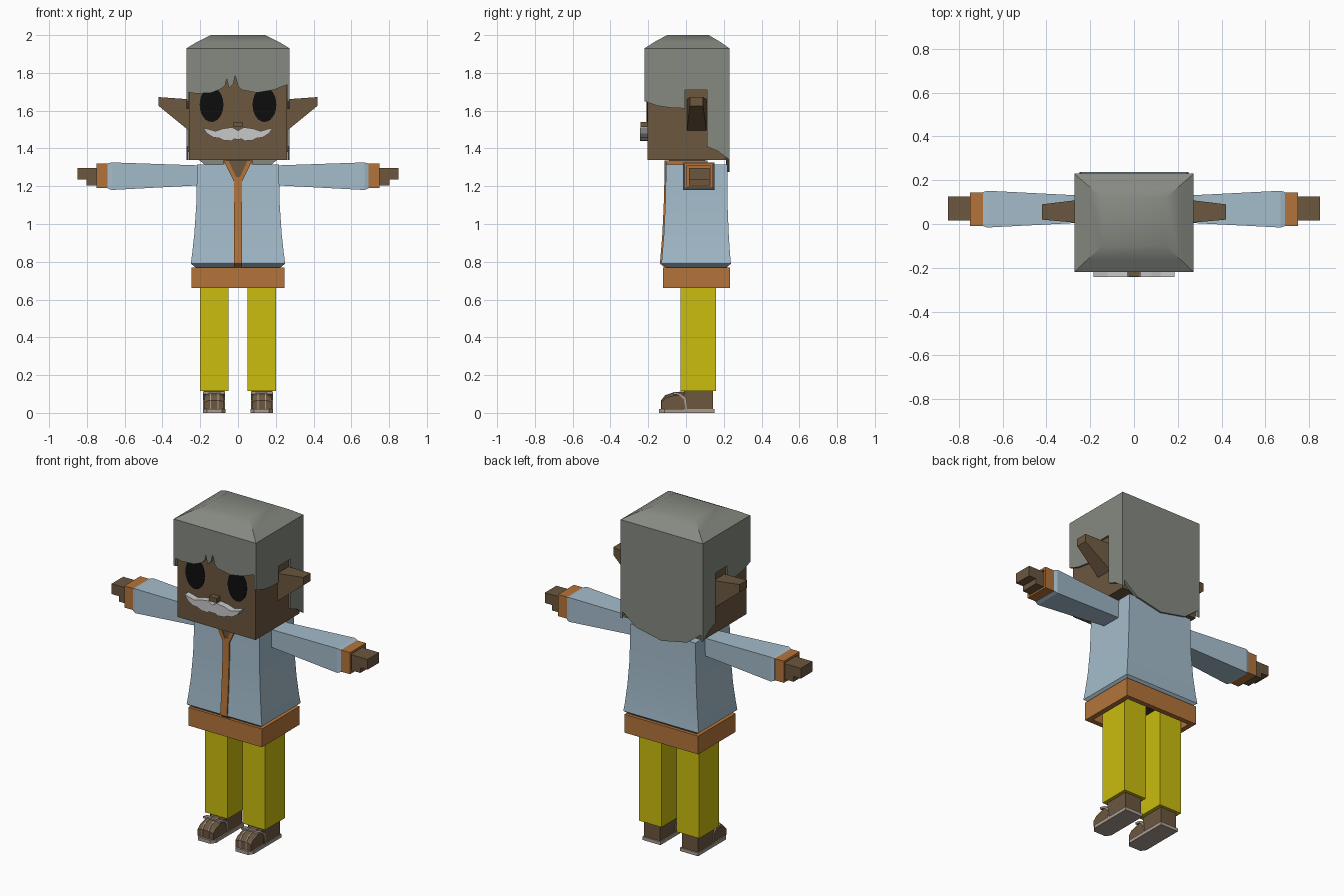
import bpy, bmesh, math

cube = bpy.data.objects.get("Cube")
if cube:
    bpy.data.objects.remove(cube, do_unlink=True)


def material(name, hex_code):
    rgb = [int(hex_code[i:i + 2], 16) / 255 for i in (0, 2, 4)]
    lin = [c / 12.92 if c < 0.04 else ((c + 0.055) / 1.055) ** 2.4 for c in rgb] + [1]
    m = bpy.data.materials.new(name)
    m.use_nodes = True
    m.diffuse_color = lin
    m.node_tree.nodes["Principled BSDF"].inputs["Base Color"].default_value = lin
    return m


SKIN = material("brown skin", "6b573f")
HAIR = material("grey hair", "868a81")
BLUE = material("pale blue cloth", "a4bccb")
ORANGE = material("orange trim", "b4743a")
YELLOW = material("yellow trousers", "cabd0e")
BLACK = material("black eyes", "0d0d0d")
WHITE = material("white moustache", "c8c8c8")
SOLE = material("pale sole", "aa9c92")
DARK = material("dark inside", "40352a")


def loft(name, rings, mat, smooth=False, caps=True):
    """Skin a list of equal-length point rings."""
    bm = bmesh.new()
    vs = [[bm.verts.new(p) for p in ring] for ring in rings]
    n = len(vs[0])
    for a, b in zip(vs, vs[1:]):
        for i in range(n):
            j = (i + 1) % n
            bm.faces.new((a[i], a[j], b[j], b[i]))
    if caps:
        bm.faces.new(vs[0])
        bm.faces.new(vs[-1])
    bmesh.ops.recalc_face_normals(bm, faces=bm.faces)
    mesh = bpy.data.meshes.new(name)
    bm.to_mesh(mesh)
    bm.free()
    mesh.materials.append(mat)
    ob = bpy.data.objects.new(name, mesh)
    bpy.context.collection.objects.link(ob)
    if smooth:
        bpy.ops.object.select_all(action='DESELECT')
        ob.select_set(True)
        bpy.context.view_layer.objects.active = ob
        bpy.ops.object.shade_smooth_by_angle(angle=math.radians(35))
    return ob


def prism(name, poly, axis, a, b, mat):
    """Extrude a 2D outline along an axis from a to b."""
    place = {'x': lambda p, t: (t, p[0], p[1]),
             'y': lambda p, t: (p[0], t, p[1]),
             'z': lambda p, t: (p[0], p[1], t)}[axis]
    return loft(name, [[place(p, t) for p in poly] for t in (a, b)], mat)


def rect(x0, x1, y0, y1):
    return [(x0, y0), (x1, y0), (x1, y1), (x0, y1)]


def box(name, x, y, z, mat):
    return prism(name, rect(*x, *y), 'z', *z, mat)


def level(z, hx, y0, y1):
    return [(x, y, z) for x, y in rect(-hx, hx, y0, y1)]


def both_ways(half):
    """Mirror half an outline (listed from centre to centre) across x."""
    return half + [(-x, z) for x, z in reversed(half) if x > 0]


# Head and neck
box("head", (-.26, .26), (-.205, .212), (1.34, 1.92), SKIN)
box("neck", (-.06, .06), (-.09, .1), (1.28, 1.345), SKIN)

# Hair: crown, fringe, back and side panels
loft("hair_crown", [level(1.93, .273, -.22, .23), level(1.965, .215, -.165, .18),
                    level(2, .145, -.1, .12)], HAIR, smooth=True)
fringe = [(-.273, 1.93), (-.273, 1.7), (-.22, 1.69), (-.14, 1.695), (-.09, 1.715),
          (-.068, 1.735), (-.06, 1.77), (-.048, 1.72), (-.025, 1.74), (-.015, 1.785),
          (.002, 1.725), (.02, 1.71), (.1, 1.695), (.19, 1.71), (.24, 1.73),
          (.273, 1.74), (.273, 1.93)]
prism("hair_fringe", fringe, 'y', -.22, -.207, HAIR)
prism("hair_back", both_ways([(0, 1.93), (.273, 1.93), (.273, 1.39), (.17, 1.31), (0, 1.275)]),
      'y', .213, .23, HAIR)
side = [(-.22, 1.93), (-.22, 1.65), (-.15, 1.625), (-.08, 1.615), (-.005, 1.612),
        (-.005, 1.71), (.11, 1.71), (.11, 1.41), (.17, 1.385), (.23, 1.34), (.23, 1.93)]

# Face
box("nose", (-.025, .025), (-.24, -.2), (1.513, 1.54), SKIN)
moustache = [(0, 1.495), (.03, 1.512), (.08, 1.505), (.12, 1.492), (.185, 1.51), (.165, 1.48),
             (.13, 1.458), (.1, 1.455), (.075, 1.443), (.035, 1.44), (.02, 1.45), (0, 1.447)]
prism("moustache", both_ways(moustache), 'y', -.243, -.204, WHITE)

# Jacket
jacket = [(.77, .225, -.105, .215), (.79, .25, -.13, .238), (.84, .243, -.126, .233),
          (.95, .231, -.117, .226), (1.1, .221, -.11, .22), (1.315, .216, -.105, .22)]
loft("jacket", [level(*s) for s in jacket], BLUE, smooth=True)
strip = [(z, .022, y0 - .008, y0 + .01) for z, _, y0, _ in jacket[:-1]]
loft("jacket_strip", [level(*s) for s in strip + [(1.25, .022, -.114, -.09)]], ORANGE)
prism("neck_opening", [(0, 1.23), (.055, 1.335), (-.055, 1.335)], 'y', -.109, -.08, SKIN)
for x0, x1 in ((-.08, -.055), (.055, .08)):
    box("collar_side", (x0, x1), (-.105, .11), (1.31, 1.335), ORANGE)
box("collar_back", (-.08, .08), (.095, .115), (1.31, 1.335), ORANGE)

# Hem band, open underneath
outer, inner = rect(-.245, .245, -.122, .234), rect(-.215, .215, -.092, .204)
loft("hem_band", [[(x, y, z) for x, y in ring] for ring, z in
                  ((outer, .77), (outer, .66), (inner, .66), (inner, .73))], ORANGE)
box("hem_lining", (-.214, .214), (-.091, .203), (.726, .74), DARK)

# Paired parts
for s, tag in ((1, "left"), (-1, "right")):
    def span(a, b):
        return tuple(sorted((s * a, s * b)))

    def arm_ring(x, y0, y1, z0, z1):
        return [(s * x, y, z) for y, z in rect(y0, y1, z0, z1)]

    prism(tag + "_hair_side", side, 'x', s * .261, s * .273, HAIR)
    eye = [(s * .14 + .063 * math.cos(t * math.pi / 12),
            1.632 + .092 * math.sin(t * math.pi / 12)) for t in range(24)]
    prism(tag + "_eye", eye, 'y', -.209, -.203, BLACK)
    loft(tag + "_ear", [arm_ring(.255, .005, .11, 1.49, 1.66),
                        arm_ring(.42, .02, .09, 1.625, 1.672)], SKIN)
    prism(tag + "_lapel", [(0, 1.225), (s * .022, 1.225), (s * .075, 1.335), (s * .05, 1.335)],
          'y', -.115, -.095, ORANGE)

    # Arm
    loft(tag + "_sleeve", [arm_ring(.2, .008, .128, 1.205, 1.31),
                           arm_ring(.67, -.016, .152, 1.18, 1.326),
                           arm_ring(.69, -.01, .146, 1.188, 1.32)], BLUE)
    cuff = [(.69, -.008, .143, 1.19, 1.32), (.75, -.008, .143, 1.19, 1.32),
            (.75, .006, .13, 1.2, 1.307), (.73, .006, .13, 1.2, 1.307)]
    loft(tag + "_cuff", [arm_ring(*r) for r in cuff], ORANGE)
    box(tag + "_hand", span(.72, .85), (.015, .125), (1.235, 1.297), SKIN)
    box(tag + "_palm", span(.72, .802), (.015, .125), (1.203, 1.24), SKIN)

    # Leg
    box(tag + "_trouser_leg", span(.05, .2), (-.028, .16), (.115, .735), YELLOW)

    # Shoe with a chamfered sole and a band across the instep
    sole = [(.065, .15), (.065, -.115), (.085, -.143), (.165, -.143), (.185, -.115), (.185, .15)]
    prism(tag + "_sole", [(s * x, y) for x, y in sole], 'z', 0, .02, SOLE)
    box(tag + "_shoe_heel", span(.072, .18), (-.01, .143), (.02, .12), SKIN)
    toe = [(0, .02), (-.13, .02), (-.13, .065), (-.108, .092), (-.06, .108), (0, .112)]
    loft(tag + "_shoe_toe", [[(s * (.125 + d), y, .02 + (z - .02) * k) for y, z in toe]
                             for d, k in ((-.052, .82), (-.03, 1), (.03, 1), (.052, .82))], SKIN)
    arc = [(-.07, .1), (-.035, .094), (-.012, .072), (-.002, .02),
           (.006, .02), (-.003, .078), (-.03, .104), (-.07, .112)]
    prism(tag + "_shoe_band", arc, 'x', s * .068, s * .184, SOLE)
    for d in (-.02, .02):
        prism(tag + "_toe_seam", [(y * 1.02, z * 1.02) for y, z in toe], 'x',
              s * (.125 + d - .003), s * (.125 + d + .003), SOLE)
